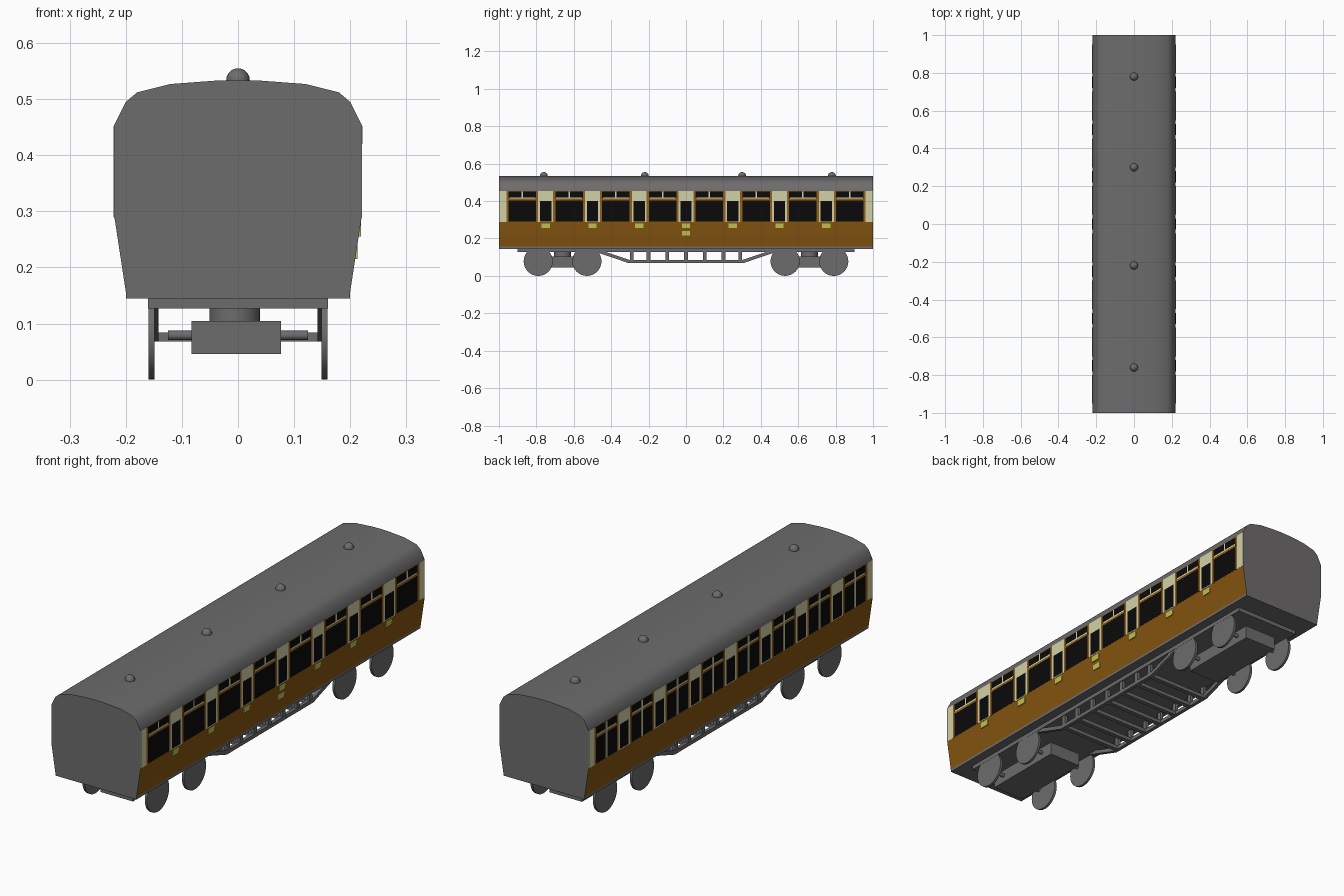
import bpy, bmesh, math
from mathutils import Matrix, Vector

if "Cube" in bpy.data.objects:
    bpy.data.objects.remove(bpy.data.objects["Cube"])


def material(name, rgb):
    m = bpy.data.materials.new(name)
    m.diffuse_color = (*rgb, 1)
    m.use_nodes = True
    m.node_tree.nodes["Principled BSDF"].inputs["Base Color"].default_value = m.diffuse_color
    return m


GREY = material("coach grey", (0.155, 0.150, 0.150))
BROWN = material("panel brown", (0.235, 0.090, 0.005))
FRAME = material("frame brown", (0.30, 0.115, 0.010))
CREAM = material("cream", (0.64, 0.64, 0.39))
YELLOW = material("plate yellow", (0.52, 0.52, 0.08))
BLACK = material("window black", (0.003, 0.003, 0.003))


def finish(name, bm, mats):
    bmesh.ops.recalc_face_normals(bm, faces=bm.faces)
    me = bpy.data.meshes.new(name)
    bm.to_mesh(me)
    bm.free()
    for m in mats:
        me.materials.append(m)
    ob = bpy.data.objects.new(name, me)
    bpy.context.collection.objects.link(ob)
    return ob


def smooth(ob, angle=30):
    bpy.ops.object.select_all(action='DESELECT')
    ob.select_set(True)
    bpy.context.view_layer.objects.active = ob
    bpy.ops.object.shade_smooth_by_angle(angle=math.radians(angle))


def boxes(name, items, mat):
    """Each item is (x0, x1, y0, y1, z0, z1)."""
    bm = bmesh.new()
    for x0, x1, y0, y1, z0, z1 in items:
        mid = Vector(((x0 + x1) / 2, (y0 + y1) / 2, (z0 + z1) / 2))
        size = Matrix.Diagonal((abs(x1 - x0), abs(y1 - y0), abs(z1 - z0), 1))
        bmesh.ops.create_cube(bm, size=1, matrix=Matrix.Translation(mid) @ size)
    return finish(name, bm, [mat])


def cylinder(name, loc, r, depth, axis, mat, seg=32):
    bm = bmesh.new()
    rot = Matrix.Rotation(math.pi / 2, 4, 'Y') if axis == 'X' else Matrix()
    bmesh.ops.create_cone(bm, cap_ends=True, segments=seg, radius1=r, radius2=r,
                          depth=depth, matrix=Matrix.Translation(loc) @ rot)
    ob = finish(name, bm, [mat])
    smooth(ob)
    return ob


# Body shell: half profile mirrored and extruded along y
half = [(0.20, 0.157), (0.22, 0.288), (0.22, 0.455), (0.20, 0.495),
        (0.18, 0.512), (0.12, 0.527), (0.04, 0.533), (0, 0.534)]
profile = half + [(-x, z) for x, z in reversed(half[:-1])]
bm = bmesh.new()
end = bm.faces.new([bm.verts.new((x, -1, z)) for x, z in profile])
ext = bmesh.ops.extrude_face_region(bm, geom=[end], use_keep_orig=True)
bmesh.ops.translate(bm, vec=(0, 2, 0),
                    verts=[g for g in ext['geom'] if isinstance(g, bmesh.types.BMVert)])
for f in bm.faces:
    f.normal_update()
    c = f.calc_center_median()
    side = abs(c.x) > 0.19 and c.z < 0.455 and abs(c.y) < 0.5
    f.material_index = 1 if side else 0
smooth(finish("body_shell", bm, [GREY, BROWN]), 35)

# Floor strip and underframe
boxes("floor_strip", [(-0.2, 0.2, -1, 1, 0.145, 0.157)], GREY)
boxes("underframe", [(-0.16, 0.16, -0.9, 0.9, 0.127, 0.145)], GREY)

# Roof ventilators
for i, y in enumerate((-0.76, -0.22, 0.30, 0.78)):
    bm = bmesh.new()
    bmesh.ops.create_uvsphere(bm, u_segments=16, v_segments=10, radius=0.021,
                              matrix=Matrix.Translation((0, y, 0.534)))
    smooth(finish(f"roof_vent_{i + 1}", bm, [GREY]), 60)

# Painted window band on both sides, as thin plates
doors = [-0.75 + 0.25 * i for i in range(7)]
windows = [-0.875 + 0.25 * i for i in range(8)]
for s, label in ((1, "right"), (-1, "left")):
    black, cream, frame, yellow = [], [], [], []

    def plate(group, out, y0, y1, z0, z1):
        group.append((s * 0.2185, s * (0.22 + out), y0, y1, z0, z1))

    for c in windows:
        plate(black, 0.0006, c - 0.076, c + 0.076, 0.29, 0.452)
        plate(frame, 0.0014, c - 0.076, c + 0.076, 0.404, 0.414)
        plate(cream, 0.0014, c - 0.07, c + 0.07, 0.414, 0.420)
        plate(cream, 0.0016, c - 0.004, c + 0.004, 0.42, 0.452)
        for e in (-1, 1):
            plate(frame, 0.0010, c + e * 0.074, c + e * 0.085, 0.288, 0.455)
        if s < 0:  # corridor side windows are divided
            plate(cream, 0.0016, c - 0.006, c + 0.006, 0.29, 0.452)
    for c in doors:
        plate(cream, 0.0006, c - 0.040, c + 0.040, 0.288, 0.455)
        plate(black, 0.0014, c - 0.030, c + 0.030, 0.292, 0.400)
        if s > 0:
            # door plates sit on the sloping lower panel
            for z in ((0.268, 0.228) if abs(c) < 0.01 else (0.268,)):
                x = 0.20 + 0.02 * (z - 0.157) / 0.131
                yellow.append((x - 0.004, x + 0.0025, c - 0.022, c + 0.022,
                               z - 0.013, z + 0.013))
    for e in (-1, 1):
        plate(cream, 0.0006, e * 0.96, e * 0.999, 0.288, 0.455)
    boxes(f"{label}_window_glass", black, BLACK)
    boxes(f"{label}_cream_panels", cream, CREAM)
    boxes(f"{label}_window_frames", frame, FRAME)
    if yellow:
        boxes(f"{label}_door_plates", yellow, YELLOW)

# Truss under the floor: side rails, posts, cross slats
posts = [-0.29, -0.2, -0.1, 0, 0.1, 0.2, 0.29]
for s, label in ((1, "right"), (-1, "left")):
    path = [(-0.48, 0.145), (-0.30, 0.085), (0.30, 0.085), (0.48, 0.145),
            (0.48, 0.127), (0.305, 0.068), (-0.305, 0.068), (-0.48, 0.127)]
    bm = bmesh.new()
    # three quads: two sloping ends and the flat middle
    for a, b in ((0, 1), (1, 2), (2, 3)):
        quad = [path[a], path[b], path[7 - b], path[7 - a]]
        f = bm.faces.new([bm.verts.new((s * 0.142, y, z)) for y, z in quad])
        e = bmesh.ops.extrude_face_region(bm, geom=[f], use_keep_orig=True)
        bmesh.ops.translate(bm, vec=(s * 0.016, 0, 0), verts=[
            g for g in e['geom'] if isinstance(g, bmesh.types.BMVert)])
    finish(f"{label}_truss_rail", bm, [GREY])
    boxes(f"{label}_truss_posts", [(s * 0.143, s * 0.157, y - 0.01, y + 0.01, 0.075, 0.13)
                                   for y in posts], GREY)
boxes("truss_cross_slats", [(-0.145, 0.145, y - 0.01, y + 0.01, 0.068, 0.084)
                            for y in posts], GREY)

# Bogies: pivot, block, axles and wheels
for y, label in ((-0.66, "front"), (0.66, "rear")):
    cylinder(f"{label}_bogie_pivot", (-0.006, y, 0.115), 0.045, 0.026, 'Z', GREY)
    boxes(f"{label}_bogie_block", [(-0.083, 0.077, y - 0.19, y + 0.19, 0.046, 0.105)], GREY)
    for k, dy in ((1, -0.13), (2, 0.13)):
        cylinder(f"{label}_axle_{k}", (0, y + dy, 0.079), 0.0085, 0.25, 'X', GREY, 16)
        for s, side in ((1, "right"), (-1, "left")):
            cylinder(f"{label}_{side}_wheel_{k}", (s * 0.154, y + dy, 0.078),
                     0.078, 0.011, 'X', GREY)
